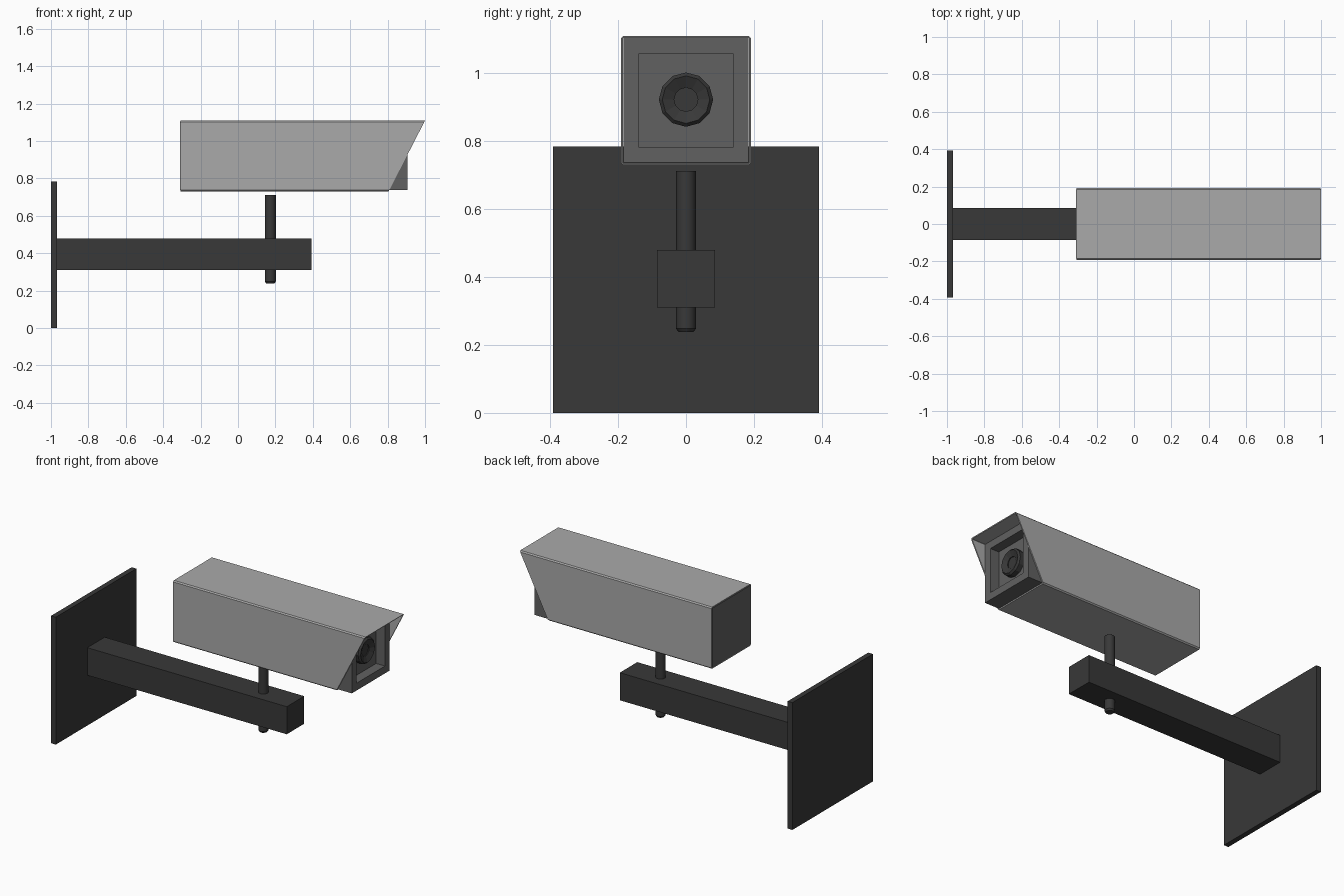
import bpy, bmesh
from math import cos, sin, tau

if "Cube" in bpy.data.objects:
    bpy.data.objects.remove(bpy.data.objects["Cube"])


def material(name, v):
    m = bpy.data.materials.new(name)
    m.diffuse_color = (v, v, v, 1)
    m.use_nodes = True
    m.node_tree.nodes["Principled BSDF"].inputs["Base Color"].default_value = m.diffuse_color
    return m


DARK = material("dark_metal", 0.04)
BODY = material("body_grey", 0.12)
LIGHT = material("light_grey", 0.4)


def finish(name, bm, mat):
    bmesh.ops.recalc_face_normals(bm, faces=bm.faces)
    me = bpy.data.meshes.new(name)
    bm.to_mesh(me)
    bm.free()
    me.materials.append(mat)
    ob = bpy.data.objects.new(name, me)
    bpy.context.collection.objects.link(ob)
    return ob


def box_mesh(x0, x1, hy, z0, z1):
    bm = bmesh.new()
    bmesh.ops.create_cube(bm, size=1)
    for v in bm.verts:
        v.co = ((x0 + x1) / 2 + v.co.x * (x1 - x0), v.co.y * 2 * hy,
                (z0 + z1) / 2 + v.co.z * (z1 - z0))
    return bm


def lathe(name, profile, n, place, mat):
    """Closed solid of revolution from (radius, distance) pairs."""
    bm = bmesh.new()
    rings = [[bm.verts.new(place(r * cos(tau * i / n), r * sin(tau * i / n), d))
              for i in range(n)] for r, d in profile]
    for a, b in zip(rings, rings[1:]):
        for i in range(n):
            j = (i + 1) % n
            bm.faces.new((a[i], a[j], b[j], b[i]))
    bm.faces.new(rings[0])
    bm.faces.new(rings[-1])
    return finish(name, bm, mat)


# Wall mount
finish("wall_plate", box_mesh(-1, -0.968, 0.392, 0, 0.785), DARK)
finish("support_arm", box_mesh(-0.97, 0.392, 0.085, 0.31, 0.48), DARK)
post = lathe("pivot_post", [(0.022, 0.238), (0.029, 0.248), (0.029, 0.712)], 16,
             lambda a, b, d: (0.173 + a, b, d), DARK)

# Camera body with a square recess in its front face
bm = box_mesh(-0.311, 0.905, 0.184, 0.737, 1.104)
bm.faces.ensure_lookup_table()
front = max(bm.faces, key=lambda f: f.calc_center_median().x)
bmesh.ops.inset_region(bm, faces=[front], thickness=0.064)
recess = bmesh.ops.extrude_discrete_faces(bm, faces=[front])["faces"][0]
for v in recess.verts:
    v.co.x -= 0.06
finish("camera_body", bm, BODY)

# Lens barrel with a dished front
lathe("lens", [(0.08, 0.84), (0.08, 0.875), (0.07, 0.885), (0.035, 0.87), (0.035, 0.865)],
      12, lambda a, b, d: (d, a, 0.923 + b), DARK)

# Hood: thin chamfered sleeve with a slanted front
def section(hy, z0, z1, c):
    return [(-hy, z0 + c), (-hy + c, z0), (hy - c, z0), (hy, z0 + c),
            (hy, z1 - c), (hy - c, z1), (-hy + c, z1), (-hy, z1 - c)]


def front_x(z):
    return 0.805 + (z - 0.73) / 0.38 * 0.195


bm = bmesh.new()
loops = []
for sec, end in ((section(0.192, 0.73, 1.11, 0.007), 0), (section(0.192, 0.73, 1.11, 0.007), 1),
                 (section(0.185, 0.736, 1.105, 0.001), 1), (section(0.185, 0.736, 1.105, 0.001), 0)):
    loops.append([bm.verts.new((front_x(z) if end else -0.308, y, z)) for y, z in sec])
for k in range(4):
    a, b = loops[k], loops[(k + 1) % 4]
    for i in range(8):
        j = (i + 1) % 8
        bm.faces.new((a[i], a[j], b[j], b[i]))
finish("sun_hood", bm, LIGHT)

# Round parts: smooth sides, crisp rims
bpy.ops.object.select_all(action='DESELECT')
post.select_set(True)
bpy.context.view_layer.objects.active = post
bpy.ops.object.shade_smooth_by_angle(angle=0.5)
